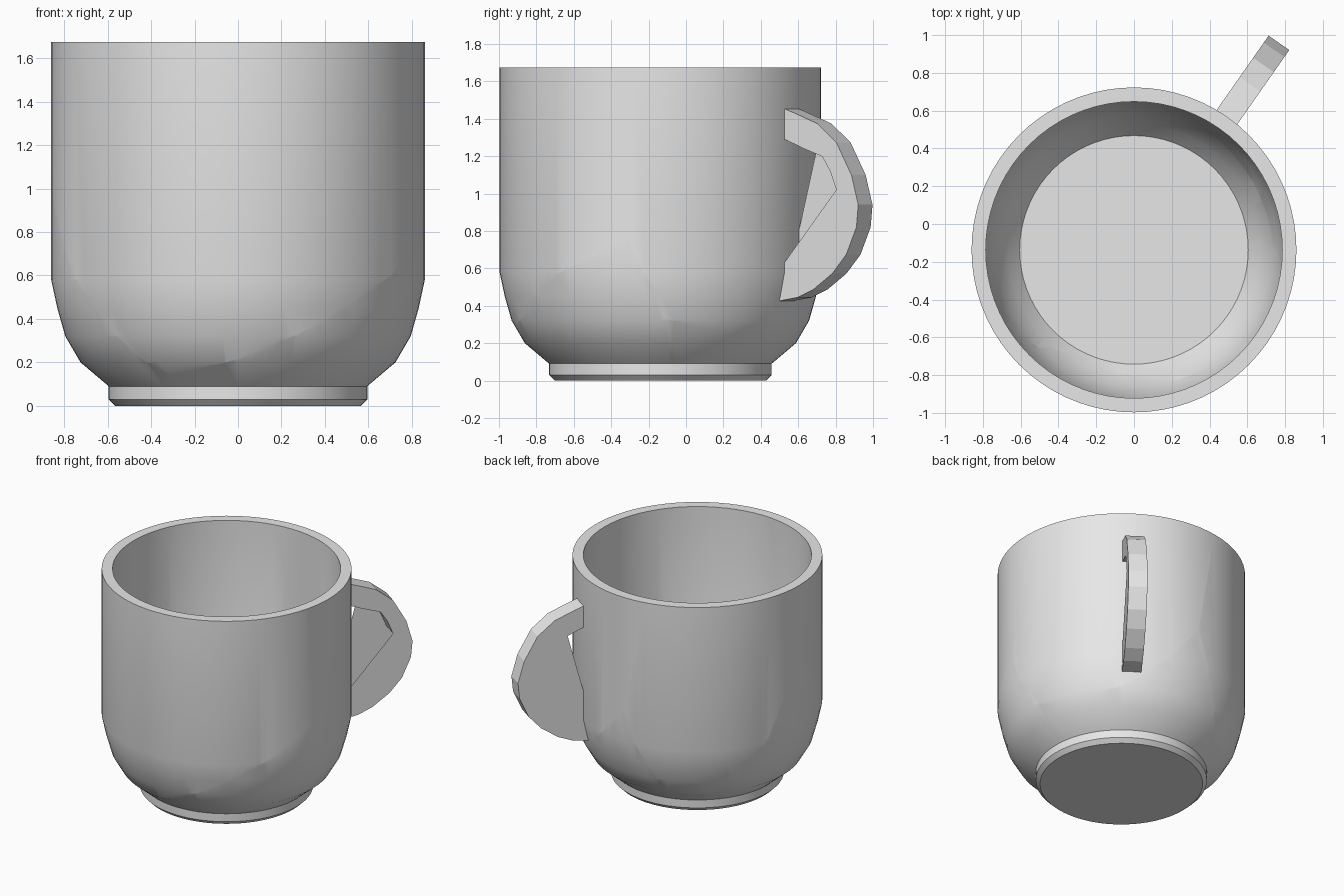
import bpy, bmesh, math
from mathutils import Vector

if "Cube" in bpy.data.objects:
    bpy.data.objects.remove(bpy.data.objects["Cube"])

clay = bpy.data.materials.new("grey_clay")
clay.diffuse_color = (0.8, 0.8, 0.8, 1)
clay.use_nodes = True
clay.node_tree.nodes["Principled BSDF"].inputs["Base Color"].default_value = clay.diffuse_color

CENTRE = Vector((0, -0.137, 0))

# Lathe profile (radius, height): foot, bowl, rim, then inside down to the floor
PROFILE = [(0, 0), (0.565, 0), (0.595, 0.03), (0.595, 0.09), (0.725, 0.2),
           (0.795, 0.32), (0.832, 0.45), (0.86, 0.58), (0.86, 1.675),
           (0.785, 1.675), (0.785, 0.585), (0.757, 0.46), (0.725, 0.345),
           (0.665, 0.24), (0.605, 0.165), (0, 0.165)]

# One seed point for each broken piece; cracks lie midway between seeds
SEEDS = {
    "front_wall_shard": (-0.107, -0.799, 0.514),
    "right_wall_shard": (0.696, 0.768, 0.60),
    "back_left_wall_shard": (-0.527, 0.794, 0.38),
    "back_base_shard": (0.10, 0.47, 0.18),
    "left_back_base_shard": (-0.438, 0.067, 0.0),
    "left_front_base_shard": (-0.438, -0.311, 0.03),
    "front_right_base_shard": (0.10, -0.63, 0.03),
}


def finish(bm, name, smooth):
    mesh = bpy.data.meshes.new(name)
    bm.to_mesh(mesh)
    bm.free()
    mesh.materials.append(clay)
    obj = bpy.data.objects.new(name, mesh)
    bpy.context.collection.objects.link(obj)
    if smooth:
        bpy.ops.object.select_all(action='DESELECT')
        obj.select_set(True)
        bpy.context.view_layer.objects.active = obj
        bpy.ops.object.shade_smooth_by_angle(angle=math.radians(30))
    return obj


def lathe_cup():
    bm = bmesh.new()
    vs = [bm.verts.new(CENTRE + Vector((r, 0, z))) for r, z in PROFILE]
    es = [bm.edges.new(p) for p in zip(vs, vs[1:])]
    bmesh.ops.spin(bm, geom=vs + es, cent=CENTRE, axis=(0, 0, 1),
                   angle=math.tau, steps=72, use_duplicate=False)
    bmesh.ops.remove_doubles(bm, verts=bm.verts[:], dist=0.0005)
    bmesh.ops.recalc_face_normals(bm, faces=bm.faces[:])
    return bm


# Cup body, split into shards that still fit together
for name, seed in SEEDS.items():
    bm = lathe_cup()
    here = Vector(seed)
    for other in SEEDS.values():
        there = Vector(other)
        if there != here:
            bmesh.ops.bisect_plane(
                bm, geom=bm.verts[:] + bm.edges[:] + bm.faces[:], dist=1e-5,
                plane_co=(here + there) / 2, plane_no=(there - here).normalized(),
                clear_outer=True)
    finish(bm, name, True)

# Handle outlines as (distance from the cup axis, height)
OUTER = [(0.82, 1.455), (0.85, 1.455), (0.914, 1.433), (1.07, 1.374),
         (1.195, 1.273), (1.293, 1.10), (1.338, 0.94), (1.326, 0.82),
         (1.26, 0.674), (1.168, 0.572), (1.045, 0.487), (0.94, 0.444),
         (0.80, 0.422)]
INNER = [(0.82, 1.305), (0.847, 1.294), (0.975, 1.243), (1.103, 1.198),
         (1.155, 1.118), (1.195, 1.02)]
NEAR_EDGE = [(0.80, 0.566)] + INNER[::-1]             # web on the front side
FAR_EDGE = [(0.80, 0.58), (0.83, 0.70)] + INNER[2::-1]  # wider web on the back

ANGLE = math.radians(55)
RADIAL = Vector((math.cos(ANGLE), math.sin(ANGLE), 0))
SIDE = Vector((math.sin(ANGLE), -math.cos(ANGLE), 0)) * 0.0665

bm = bmesh.new()


def point(p, sign):
    return bm.verts.new(CENTRE + RADIAL * p[0] + SIDE * sign + Vector((0, 0, p[1])))


def strip(path):
    for p, q in zip(path, path[1:]):
        bm.faces.new([point(p, 1), point(p, -1), point(q, -1), point(q, 1)])


strip(OUTER)
strip(INNER[::-1])
bm.faces.new([point(p, 1) for p in OUTER + NEAR_EDGE])
bm.faces.new([point(p, -1) for p in (OUTER + FAR_EDGE)[::-1]])
bmesh.ops.remove_doubles(bm, verts=bm.verts[:], dist=0.0005)
bmesh.ops.recalc_face_normals(bm, faces=bm.faces[:])
finish(bm, "handle", False)
